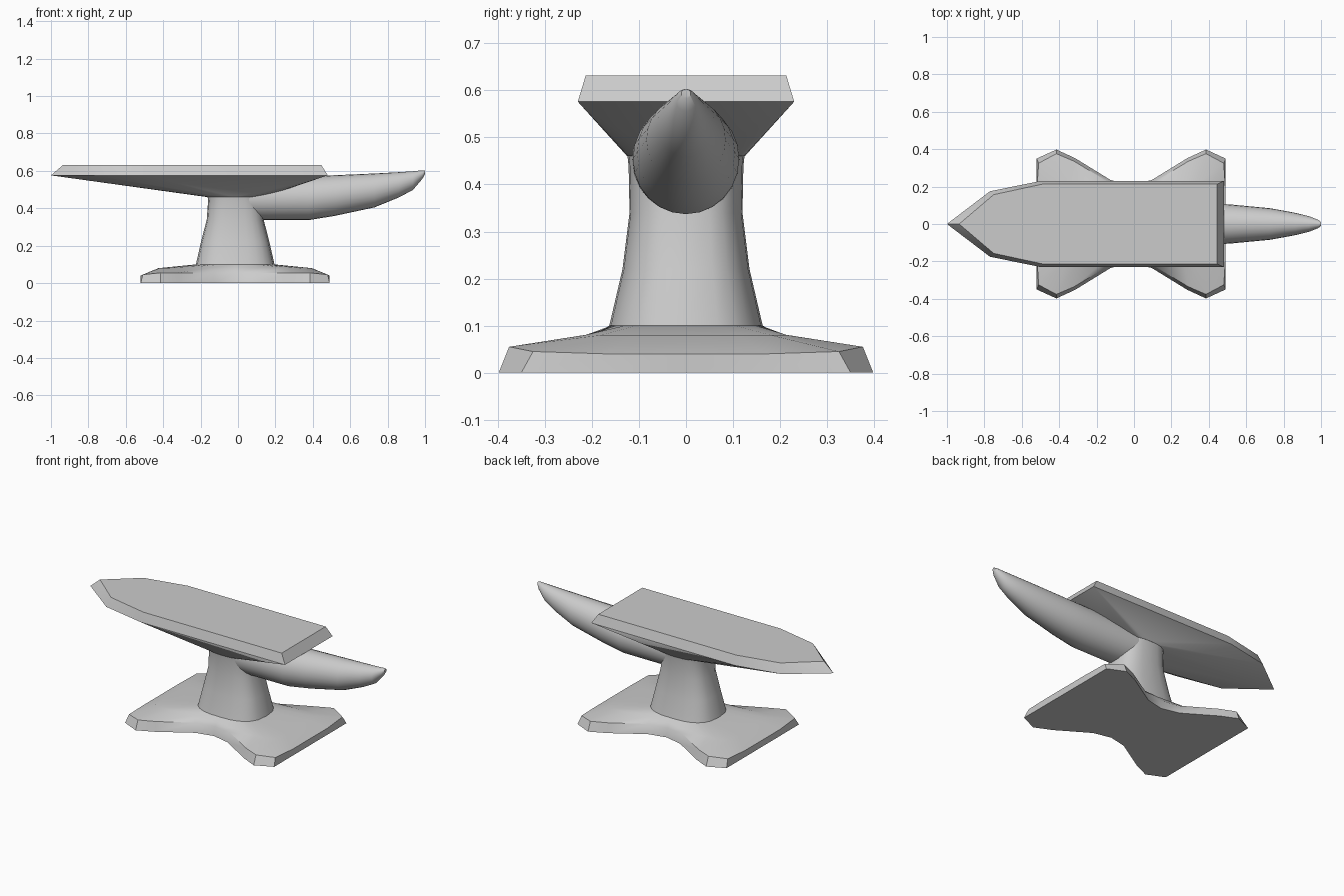
import bpy, bmesh
from math import sin, cos, pi, radians

if "Cube" in bpy.data.objects:
    bpy.data.objects.remove(bpy.data.objects["Cube"])

CX = -0.015  # centre of pedestal


def finish(name, bm, angle=35):
    bmesh.ops.recalc_face_normals(bm, faces=bm.faces)
    me = bpy.data.meshes.new(name)
    bm.to_mesh(me)
    bm.free()
    ob = bpy.data.objects.new(name, me)
    bpy.context.collection.objects.link(ob)
    bpy.ops.object.select_all(action='DESELECT')
    ob.select_set(True)
    bpy.context.view_layer.objects.active = ob
    bpy.ops.object.shade_smooth_by_angle(angle=radians(angle))
    return ob


def loft(name, rings, angle=35):
    bm = bmesh.new()
    loops = [[bm.verts.new(p) for p in r] for r in rings]
    n = len(loops[0])
    for a, b in zip(loops, loops[1:]):
        for i in range(n):
            j = (i + 1) % n
            bm.faces.new((a[i], a[j], b[j], b[i]))
    bm.faces.new(loops[0])
    bm.faces.new(loops[-1])
    return finish(name, bm, angle)


def mirrored_ring(quarter):
    """Quarter outline (+x axis to +y axis) of (x, y, z) to a full loop."""
    half = quarter + [(-x, y, z) for x, y, z in quarter[-2::-1]]
    full = half + [(x, -y, z) for x, y, z in half[-2:0:-1]]
    return [(x + CX, y, z) for x, y, z in full]


def oval(hx, hy, z, power=0.75):
    angles = [0, 18, 34, 48, 62, 76, 90]
    return mirrored_ring([(hx * max(cos(radians(a)), 0) ** power,
                           hy * sin(radians(a)) ** power, z) for a in angles])


# pedestal: four-footed base flowing into a waisted column
foot = [(.505, 0, 0), (.505, .18, 0), (.505, .35, 0), (.40, .398, 0),
        (.30, .352, 0), (.11, .235, 0), (0, .21, 0)]
shoulder = [(.505, 0, .04), (.505, .17, .04), (.495, .325, .045), (.40, .376, .055),
            (.305, .335, .055), (.115, .22, .055), (0, .20, .055)]
instep = [(.41, 0, .08), (.41, .11, .08), (.405, .18, .08), (.35, .215, .08),
          (.28, .21, .081), (.14, .195, .082), (0, .185, .083)]
rings = [mirrored_ring(q) for q in (foot, shoulder, instep)]
rings += [oval(hx, hy, z) for hx, hy, z in (
    (.21, .163, .10), (.183, .135, .22), (.152, .12, .34), (.145, .122, .44), (.148, .125, .465))]
loft("pedestal", rings)

# top plate: pointed slab whose underside tapers down to the column
bm = bmesh.new()
rim = [(-1, 0), (-.77, .175), (-.5, .23), (.48, .23)]
face = [(-.935, 0), (-.75, .157), (-.49, .213), (.445, .213)]
for outline, z in ((rim, .576), (face, .632)):
    for x, y in outline:
        for s in ((1, -1) if y else (1,)):
            bm.verts.new((x, s * y, z))
for p in oval(.15, .125, .46):
    bm.verts.new(p)
bmesh.ops.convex_hull(bm, input=bm.verts)
bmesh.ops.dissolve_limit(bm, angle_limit=radians(1), verts=bm.verts, edges=bm.edges)
finish("top_plate", bm, 25)

# horn: upturned tapering cone, (x, half width, bottom, top)
sections = [(.0, .115, .337, .565), (.38, .113, .337, .572), (.52, .104, .36, .577),
            (.73, .084, .405, .586), (.86, .06, .458, .593), (.935, .042, .498, .598),
            (.985, .022, .556, .603), (1.0, .01, .583, .603)]
loft("horn", [[(x, w * cos(2 * pi * i / 24), (lo + hi) / 2 + (hi - lo) / 2 * sin(2 * pi * i / 24))
               for i in range(24)] for x, w, lo, hi in sections], 40)
